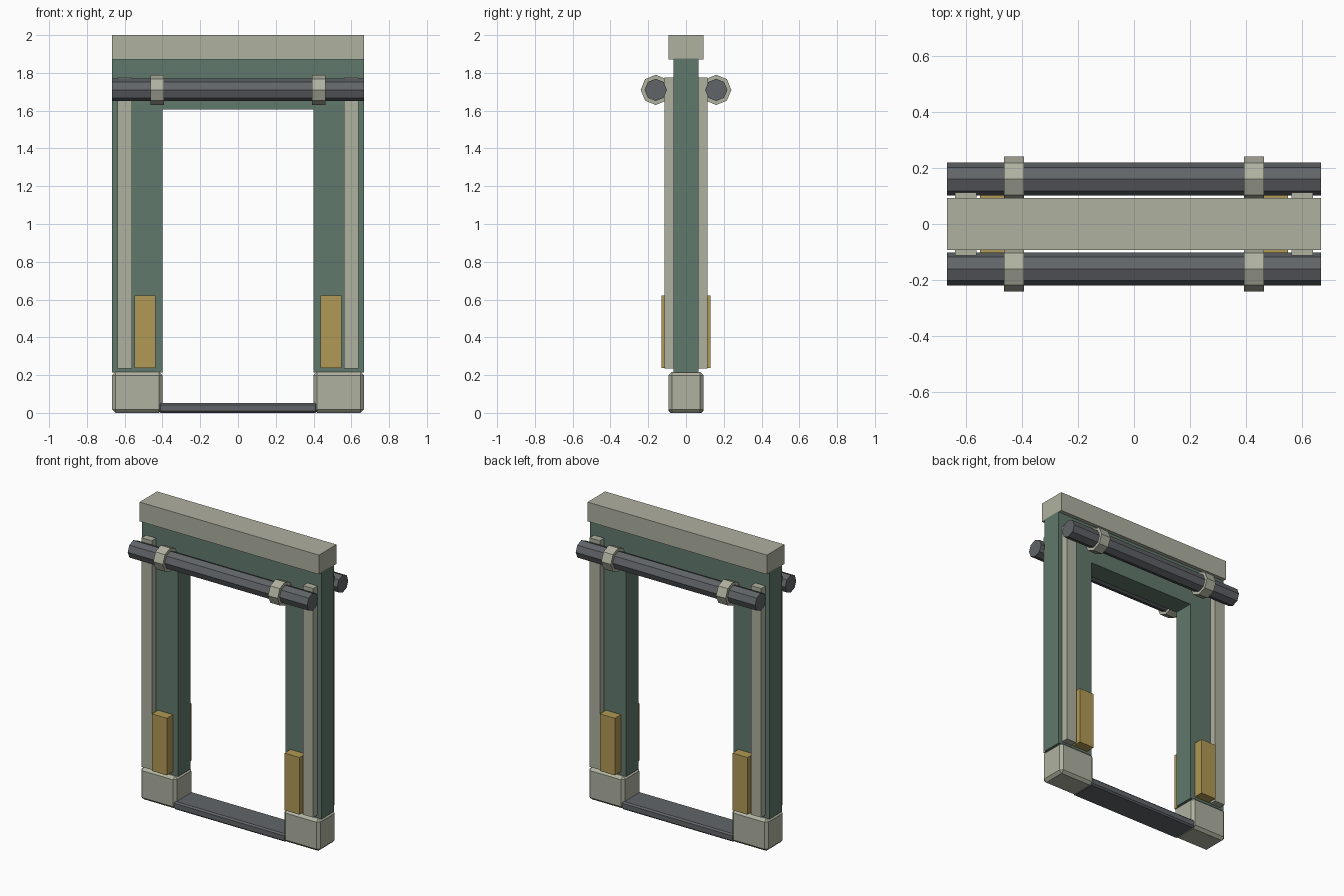
import bpy, bmesh, math
from mathutils import Matrix, Vector

if "Cube" in bpy.data.objects:
    bpy.data.objects.remove(bpy.data.objects["Cube"])


def material(name, rgb):
    m = bpy.data.materials.new(name)
    m.diffuse_color = (*rgb, 1)
    m.use_nodes = True
    m.node_tree.nodes["Principled BSDF"].inputs["Base Color"].default_value = m.diffuse_color
    return m


STONE = material("pale_stone", (0.43, 0.44, 0.35))
GREEN = material("green_paint", (0.12, 0.19, 0.15))
STEEL = material("dark_steel", (0.12, 0.13, 0.14))
GOLD = material("gold", (0.44, 0.32, 0.09))


def finish(bm, name, mat):
    bmesh.ops.recalc_face_normals(bm, faces=bm.faces)
    me = bpy.data.meshes.new(name)
    bm.to_mesh(me)
    bm.free()
    me.materials.append(mat)
    ob = bpy.data.objects.new(name, me)
    bpy.context.collection.objects.link(ob)
    return ob


def box(name, lo, hi, mat, bevel=0):
    lo, hi = Vector(lo), Vector(hi)
    bm = bmesh.new()
    bmesh.ops.create_cube(bm, size=1, matrix=Matrix.Translation((lo + hi) / 2)
                          @ Matrix.Diagonal((*(hi - lo), 1)))
    ob = finish(bm, name, mat)
    if bevel:
        mod = ob.modifiers.new("chamfer", 'BEVEL')
        mod.width = bevel
        mod.segments = 1
    return ob


def octagon_bar(name, x, y, z, radius, length, mat):
    bm = bmesh.new()
    bmesh.ops.create_cone(bm, cap_ends=True, segments=8, radius1=radius, radius2=radius,
                          depth=length, matrix=Matrix.Translation((x, y, z))
                          @ Matrix.Rotation(math.pi / 2, 4, 'Y'))
    return finish(bm, name, mat)


W = 0.667

# Door frame: one upside-down U extruded in depth
bm = bmesh.new()
outline = [(-W, 0.215), (-W, 1.875), (W, 1.875), (W, 0.215),
           (0.4, 0.215), (0.4, 1.605), (-0.4, 1.605), (-0.4, 0.215)]
face = bm.faces.new([bm.verts.new((x, -0.067, z)) for x, z in outline])
ext = bmesh.ops.extrude_face_region(bm, geom=[face])
bmesh.ops.translate(bm, vec=(0, 0.134, 0),
                    verts=[v for v in ext["geom"] if isinstance(v, bmesh.types.BMVert)])
finish(bm, "door_frame", GREEN)

# Top cap and threshold
box("top_cap", (-W, -0.093, 1.87), (W, 0.093, 2.0), STONE)
box("threshold", (-0.42, -0.092, 0), (0.42, 0.092, 0.053), STEEL, 0.01)

for sx, side in ((-1, "left"), (1, "right")):
    def xs(a, b):
        return sorted((sx * a, sx * b))

    # Chamfered foot block
    x0, x1 = xs(0.4, W)
    box(f"foot_{side}", (x0, -0.093, 0), (x1, 0.093, 0.217), STONE, 0.018)

    for sy, end in ((-1, "front"), (1, "back")):
        # Raised vertical trim
        x0, x1 = xs(0.562, 0.638)
        y0, y1 = sorted((sy * 0.06, sy * 0.113))
        box(f"trim_{end}_{side}", (x0, y0, 0.235), (x1, y1, 1.775), STONE)
        # Gold pad
        x0, x1 = xs(0.437, 0.549)
        y0, y1 = sorted((sy * 0.06, sy * 0.131))
        box(f"pad_{end}_{side}", (x0, y0, 0.238), (x1, y1, 0.622), GOLD)
        # Clamp collar around the rail
        octagon_bar(f"clamp_{end}_{side}", sx * 0.427, sy * 0.16, 1.71, 0.08, 0.071, STONE)

# Horizontal pipe rails
for sy, end in ((-1, "front"), (1, "back")):
    octagon_bar(f"rail_{end}", 0, sy * 0.16, 1.71, 0.059, 2 * W, STEEL)
